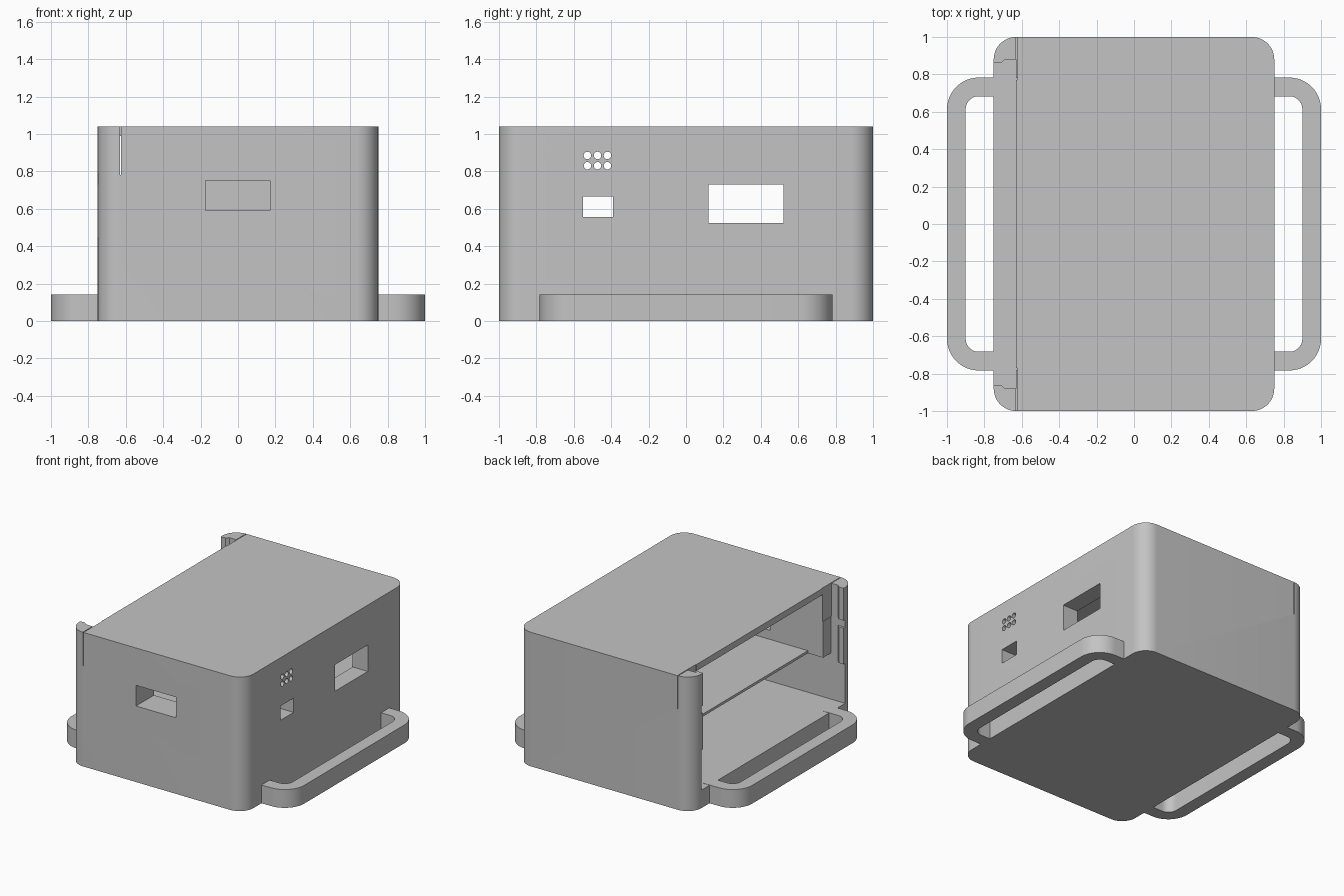
import bpy, bmesh, math
from mathutils import Vector

default = bpy.data.objects.get("Cube")
if default:
    bpy.data.objects.remove(default, do_unlink=True)

grey = bpy.data.materials.new("light_grey_plastic")
grey.use_nodes = True
grey.diffuse_color = (0.55, 0.55, 0.55, 1)
grey.node_tree.nodes["Principled BSDF"].inputs["Base Color"].default_value = (0.55, 0.55, 0.55, 1)


def finish(name, bm):
    bmesh.ops.recalc_face_normals(bm, faces=bm.faces)
    mesh = bpy.data.meshes.new(name)
    bm.to_mesh(mesh)
    bm.free()
    mesh.materials.append(grey)
    obj = bpy.data.objects.new(name, mesh)
    bpy.context.collection.objects.link(obj)
    return obj


def prism(name, outline, z0, z1):
    bm = bmesh.new()
    face = bm.faces.new([bm.verts.new((x, y, z0)) for x, y in outline])
    made = bmesh.ops.extrude_face_region(bm, geom=[face])["geom"]
    top = [v for v in made if isinstance(v, bmesh.types.BMVert)]
    bmesh.ops.translate(bm, verts=top, vec=(0, 0, z1 - z0))
    return finish(name, bm)


def box(name, x0, x1, y0, y1, z0, z1):
    return prism(name, [(x0, y0), (x1, y0), (x1, y1), (x0, y1)], z0, z1)


def arc(cx, cy, r, start, end, steps=12):
    angles = [math.radians(start + (end - start) * i / steps) for i in range(steps + 1)]
    return [(cx + r * math.cos(a), cy + r * math.sin(a)) for a in angles]


def cut(target, cutter):
    mod = target.modifiers.new("cut", "BOOLEAN")
    mod.operation = "DIFFERENCE"
    mod.solver = "EXACT"
    mod.object = cutter
    cutter.hide_render = True
    select(target)
    bpy.ops.object.modifier_apply(modifier=mod.name)
    bpy.data.objects.remove(cutter, do_unlink=True)


def select(obj):
    bpy.ops.object.select_all(action="DESELECT")
    obj.select_set(True)
    bpy.context.view_layer.objects.active = obj


def smooth(obj):
    select(obj)
    bpy.ops.object.shade_smooth_by_angle(angle=math.radians(30))


# Enclosure with rounded upright corners
W, H, R = 0.75, 1.04, 0.12
outline = (arc(W - R, 1 - R, R, 0, 90) + arc(R - W, 1 - R, R, 90, 180)
           + arc(R - W, R - 1, R, 180, 270) + arc(W - R, R - 1, R, 270, 360))
body = prism("enclosure", outline, 0, H)

# Open end, upper and lower chambers, and the set-back shelf edge
cut(body, box("lid_opening", -0.9, -0.63, -0.88, 0.88, 0.14, 1.2))
cut(body, box("upper_chamber", -0.7, 0.62, -0.78, 0.78, 0.52, 0.99))
cut(body, box("lower_chamber", -0.7, 0.62, -0.88, 0.88, 0.14, 0.5))
cut(body, box("shelf_setback", -0.7, -0.5, -0.78, 0.78, 0.4, 0.6))

# Windows in the front and the side wall
cut(body, box("front_window", -0.175, 0.17, -1.1, -0.7, 0.59, 0.75))
cut(body, box("large_side_window", 0.5, 0.9, 0.12, 0.52, 0.525, 0.73))
cut(body, box("small_side_window", 0.5, 0.9, -0.55, -0.39, 0.555, 0.665))

# Round vents through the side wall
for y in (-0.527, -0.473, -0.42):
    for z in (0.83, 0.885):
        bm = bmesh.new()
        bmesh.ops.create_cone(bm, cap_ends=True, segments=24, radius1=0.02,
                              radius2=0.02, depth=0.4)
        vent = finish("vent", bm)
        vent.data.transform(Vector((0, 0, 1)).rotation_difference(Vector((1, 0, 0)))
                            .to_matrix().to_4x4())
        for v in vent.data.vertices:
            v.co += Vector((0.7, y, z))
        cut(body, vent)

# Flex slits beside the corner posts
for side in (-1, 1):
    ys = sorted((side * 0.77, side * 1.1))
    cut(body, box("slit", -0.632, -0.626, ys[0], ys[1], 0.78, 1.2))
smooth(body)

# Retaining lips on the corner posts
for side, label in ((-1, "front"), (1, "back")):
    lip = [(-0.75, 0.885), (-0.75, 0.86), (-0.71, 0.86), (-0.69, 0.88), (-0.69, 0.885)]
    for level, z0, z1 in (("upper", 0.79, H), ("lower", 0.45, 0.73)):
        prism(f"{label}_{level}_lip", [(x, side * y) for x, y in lip], z0, z1)

# Strap loops on both sides
Y, T = 0.783, 0.1
for side, label in ((-1, "right"), (1, "left")):
    outer = [(0.7, -Y)] + arc(0.83, 0.17 - Y, 0.17, -90, 0) + arc(0.83, Y - 0.17, 0.17, 0, 90) + [(0.7, Y)]
    inner = ([(0.7, Y - T)] + arc(0.83, Y - T - 0.07, 0.07, 90, 0)
             + arc(0.83, T + 0.07 - Y, 0.07, 0, -90) + [(0.7, T - Y)])
    loop = prism(f"{label}_strap_loop", [(side * x, y) for x, y in outer + inner], 0, 0.142)
    smooth(loop)
